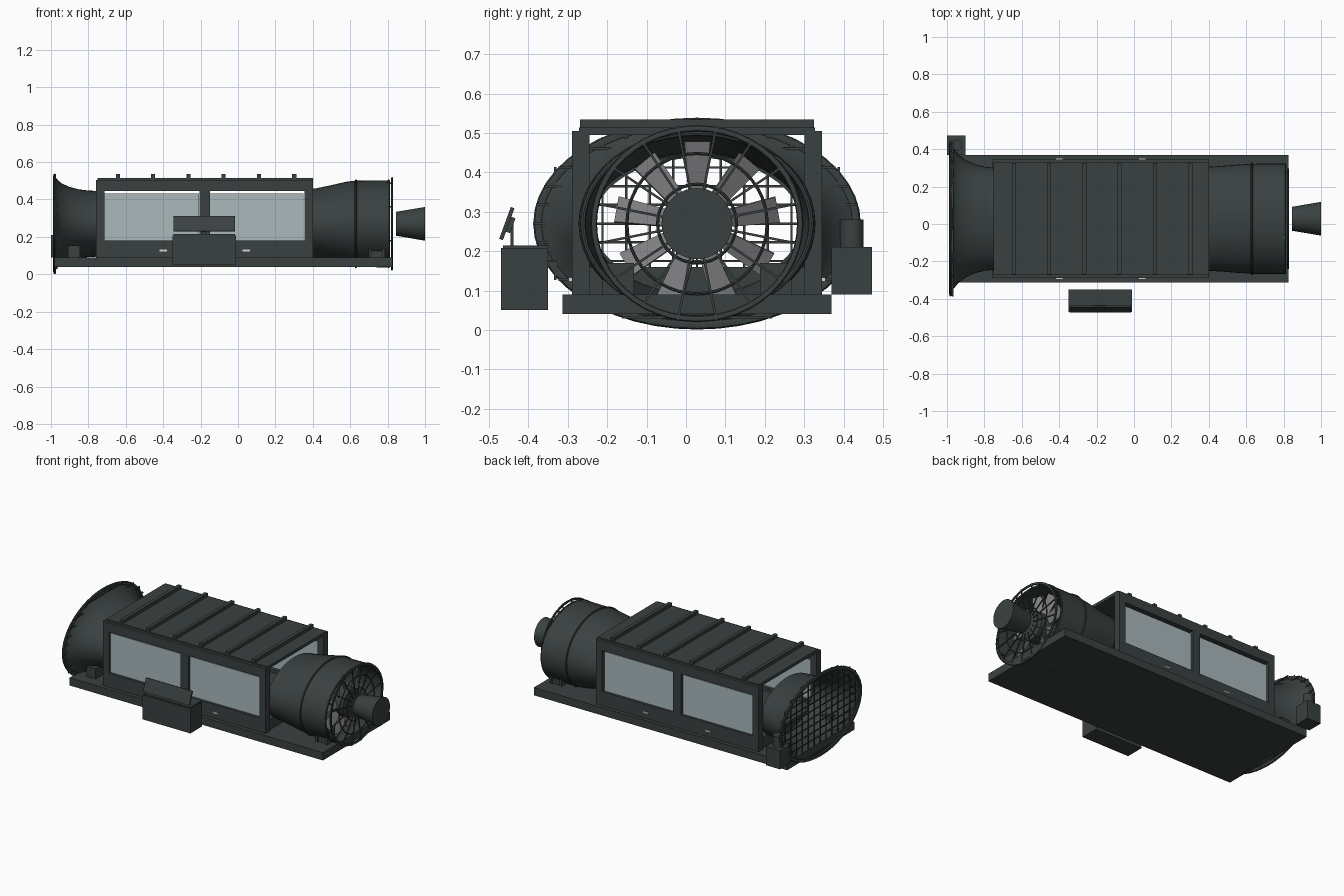
import bpy, bmesh, math
from mathutils import Matrix, Vector

if "Cube" in bpy.data.objects:
    bpy.data.objects.remove(bpy.data.objects["Cube"])

CY, CZ = 0.028, 0.27  # axis of the tunnel


def material(name, rgb):
    m = bpy.data.materials.new(name)
    m.use_nodes = True
    m.diffuse_color = (*rgb, 1)
    m.node_tree.nodes["Principled BSDF"].inputs["Base Color"].default_value = (*rgb, 1)
    return m


DARK = material("dark grey paint", (0.042, 0.053, 0.052))
GLASS = material("pale window", (0.40, 0.48, 0.50))
BLADE = material("fan grey", (0.21, 0.21, 0.22))
LIGHT = material("light handle", (0.65, 0.68, 0.68))


def finish(name, bm, mat, smooth=False):
    bmesh.ops.recalc_face_normals(bm, faces=bm.faces)
    me = bpy.data.meshes.new(name)
    bm.to_mesh(me)
    bm.free()
    me.materials.append(mat)
    ob = bpy.data.objects.new(name, me)
    bpy.context.collection.objects.link(ob)
    if smooth:
        bpy.ops.object.select_all(action="DESELECT")
        ob.select_set(True)
        bpy.context.view_layer.objects.active = ob
        bpy.ops.object.shade_smooth_by_angle(angle=math.radians(35))
    return ob


def add_box(bm, x, y, z, matrix=Matrix()):
    """Box from three (low, high) ranges."""
    c = Vector([(r[0] + r[1]) / 2 for r in (x, y, z)])
    s = Vector([r[1] - r[0] for r in (x, y, z)])
    bmesh.ops.create_cube(bm, size=1, matrix=matrix @ Matrix.Translation(c) @ Matrix.Diagonal((*s, 1)))


def boxes(name, mat, *ranges):
    bm = bmesh.new()
    for r in ranges:
        add_box(bm, *r)
    return finish(name, bm, mat)


def side(s, a, b):
    """Range of y from the centre line, on side s."""
    return tuple(sorted((CY + s * a, CY + s * b)))


def add_loft(bm, profile, n=48, closed=False):
    """Elliptical sections (x, y radius, z radius) joined along x."""
    rings = [[bm.verts.new((x, CY + ry * math.cos(2 * math.pi * i / n),
                            CZ + rz * math.sin(2 * math.pi * i / n))) for i in range(n)]
             for x, ry, rz in profile]
    for k in range(len(rings) - (0 if closed else 1)):
        a, b = rings[k], rings[(k + 1) % len(rings)]
        for i in range(n):
            j = (i + 1) % n
            bm.faces.new((a[i], a[j], b[j], b[i]))
    return rings


def shell(name, profile, wall=0.008):
    inner = [(x, ry - wall, rz - wall) for x, ry, rz in reversed(profile)]
    bm = bmesh.new()
    add_loft(bm, profile + inner, closed=True)
    return finish(name, bm, DARK, True)


def add_ring(bm, x, ry, rz, dx, dr):
    section = [(math.cos(t * math.pi / 4), math.sin(t * math.pi / 4)) for t in range(8)]
    add_loft(bm, [(x + dx * c, ry + dr * s, rz + dr * s) for c, s in section], closed=True)


def ring(name, *args):
    bm = bmesh.new()
    add_ring(bm, *args)
    return finish(name, bm, DARK, True)


def solid(name, profile, n=40):
    bm = bmesh.new()
    rings = add_loft(bm, profile, n)
    bm.faces.new(rings[0])
    bm.faces.new(rings[-1])
    return finish(name, bm, DARK, True)


# Base and test section floor
boxes("base", DARK, ((-0.98, 0.825), side(1, -0.342, 0.342), (0.04, 0.09)))
boxes("test_floor", DARK, ((-0.75, 0.39), side(1, -0.28, 0.28), (0.09, 0.16)))

# Framed walls, windows and handles on both sides
BAYS = ((-0.715, -0.205), (-0.15, 0.355))
for s, label in ((-1, "front"), (1, "back")):
    y = side(s, 0.273, 0.318)
    boxes(label + "_frame", DARK,
          ((-0.76, 0.40), y, (0.09, 0.18)), ((-0.76, 0.40), y, (0.445, 0.505)),
          ((-0.76, -0.715), y, (0.18, 0.445)), ((-0.205, -0.15), y, (0.18, 0.445)),
          ((0.355, 0.40), y, (0.18, 0.445)))
    boxes(label + "_windows", GLASS,
          *[((a, b - 0.004), side(s, 0.296, 0.302), (0.18, 0.433)) for a, b in BAYS])
    boxes(label + "_handles", LIGHT,
          *[((x - 0.02, x + 0.02), side(s, 0.316, 0.326), (0.123, 0.133)) for x in (-0.4, 0.043)])
    # Support blocks under the ducts
    boxes(label + "_supports", DARK,
          ((-0.91, -0.845), side(s, 0.2, 0.27), (0.09, 0.155)),
          ((0.70, 0.785), side(s, 0.17, 0.23), (0.09, 0.15)),
          ((0.70, 0.715), side(s, 0.16, 0.24), (0.09, 0.17)),
          ((0.77, 0.785), side(s, 0.16, 0.24), (0.09, 0.17)))

# Roof with cross ribs
boxes("roof", DARK, ((-0.75, 0.40), side(1, -0.3, 0.3), (0.495, 0.514)))
boxes("roof_ribs", DARK,
      *[((x - 0.011, x + 0.011), side(1, -0.297, 0.297), (0.512, 0.535))
        for x in [-0.642 + 0.1885 * i for i in range(6)]])

# Intake bell, rim and screen
shell("intake_bell", [(-0.975, 0.395, 0.248), (-0.965, 0.375, 0.235), (-0.94, 0.345, 0.215),
                      (-0.9, 0.313, 0.197), (-0.85, 0.291, 0.184), (-0.8, 0.278, 0.178), (-0.74, 0.272, 0.175)])
ring("intake_rim", -0.98, 0.404, 0.257, 0.008, 0.012)
bm = bmesh.new()
for k in range(-6, 7):
    y = 0.06 * k
    h = 0.27 * math.sqrt(1 - (y / 0.43) ** 2) - 0.004
    add_box(bm, (-0.978, -0.972), (CY + y - 0.003, CY + y + 0.003), (CZ - h, CZ + h))
for k in range(-5, 6):
    z = 0.0475 * k
    h = 0.43 * math.sqrt(1 - (z / 0.27) ** 2) - 0.014
    add_box(bm, (-0.972, -0.966), (CY - h, CY + h), (CZ + z - 0.003, CZ + z + 0.003))
finish("intake_screen", bm, DARK)

# Diffuser and fan housing
shell("diffuser", [(0.38, 0.277, 0.186), (0.42, 0.279, 0.19), (0.5, 0.285, 0.207),
                   (0.58, 0.291, 0.225), (0.63, 0.294, 0.231)])
shell("fan_housing", [(0.63, 0.294, 0.231), (0.808, 0.295, 0.233)])
ring("housing_flange", 0.63, 0.294, 0.231, 0.006, 0.007)
ring("housing_end_flange", 0.806, 0.290, 0.230, 0.006, 0.007)

# Fan: hub and nine twisted blades
solid("fan_hub", [(0.68, 0.06, 0.06), (0.70, 0.09, 0.09), (0.79, 0.09, 0.09)])
bm = bmesh.new()
for i in range(9):
    turn = Matrix.Translation((0.74, CY, CZ)) @ Matrix.Rotation(2 * math.pi * i / 9, 4, "X")
    twist = turn @ Matrix.Rotation(math.radians(25), 4, "Z")
    v = [bm.verts.new(twist @ Vector((x, y, z)))
         for x in (-0.003, 0.003)
         for y, z in ((-0.024, 0.085), (0.024, 0.085), (0.036, 0.208), (-0.036, 0.208))]
    bm.faces.new(v[:4])
    bm.faces.new(v[4:])
    for a in range(4):
        b = (a + 1) % 4
        bm.faces.new((v[a], v[b], v[b + 4], v[a + 4]))
finish("fan_blades", bm, BLADE)

# Outlet guard: rings and spokes
bm = bmesh.new()
for r in (0.10, 0.178):
    add_ring(bm, 0.826, r, r, 0.004, 0.004)
add_ring(bm, 0.824, 0.262, 0.242, 0.006, 0.008)
for i in range(16):
    a = 2 * math.pi * (i + 0.5) / 16
    turn = Matrix.Translation((0.826, CY, CZ)) @ Matrix.Rotation(a, 4, "X")
    add_box(bm, (-0.003, 0.003), (-0.003, 0.003), (0.06, 0.252), turn)
for i in range(8):
    a = 2 * math.pi * (i + 0.5) / 8
    add_box(bm, (0.795, 0.826), (CY + 0.262 * math.cos(a) - 0.004, CY + 0.262 * math.cos(a) + 0.004),
            (CZ + 0.236 * math.sin(a) - 0.004, CZ + 0.236 * math.sin(a) + 0.004))
finish("outlet_guard", bm, DARK, True)

# Tail cone
solid("tail_cone", [(0.845, 0.064, 0.064), (1.0, 0.09, 0.09)])

# Control console with tilted screen
boxes("console", DARK, ((-0.35, -0.01), (-0.47, -0.35), (0.05, 0.208)),
      ((-0.345, -0.015), (-0.465, -0.35), (0.208, 0.215)))
bm = bmesh.new()
tilt = Matrix.Translation((-0.18, -0.455, 0.27)) @ Matrix.Rotation(math.radians(-20), 4, "X")
add_box(bm, (-0.165, 0.165), (-0.005, 0.005), (-0.043, 0.043), tilt)
add_box(bm, (-0.03, 0.03), (0.005, 0.016), (-0.02, 0.02), tilt)
add_box(bm, (-0.19, -0.17), (-0.446, -0.438), (0.21, 0.275))
finish("console_screen", bm, DARK)

# Pump box with upright motor
boxes("pump_box", DARK, ((-1.0, -0.9), (0.37, 0.472), (0.09, 0.21)))
bm = bmesh.new()
bmesh.ops.create_cone(bm, cap_ends=True, segments=24, radius1=0.03, radius2=0.03, depth=0.08,
                      matrix=Matrix.Translation((-0.95, 0.421, 0.24)))
finish("pump_motor", bm, DARK, True)
